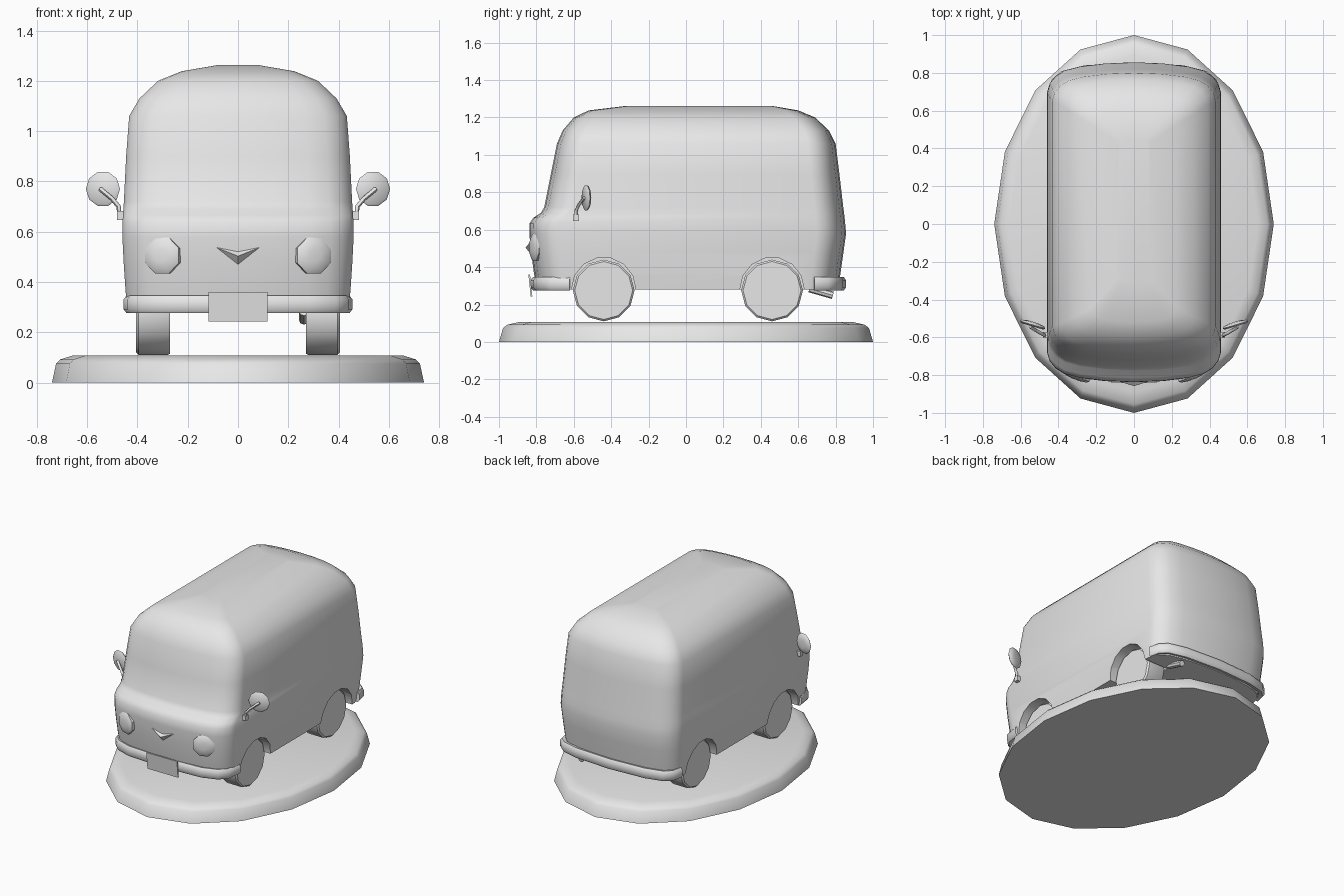
import bpy, bmesh, math
from mathutils import Vector, Matrix

if "Cube" in bpy.data.objects:
    bpy.data.objects.remove(bpy.data.objects["Cube"])

paint = bpy.data.materials.new("plain_grey")
paint.diffuse_color = (0.8, 0.8, 0.8, 1)
paint.use_nodes = True
paint.node_tree.nodes["Principled BSDF"].inputs["Base Color"].default_value = paint.diffuse_color


def finish(name, bm, angle=35):
    bmesh.ops.recalc_face_normals(bm, faces=bm.faces)
    me = bpy.data.meshes.new(name)
    bm.to_mesh(me)
    bm.free()
    ob = bpy.data.objects.new(name, me)
    bpy.context.collection.objects.link(ob)
    me.materials.append(paint)
    smooth(ob, angle)
    return ob


def smooth(ob, angle):
    bpy.ops.object.select_all(action='DESELECT')
    ob.select_set(True)
    bpy.context.view_layer.objects.active = ob
    bpy.ops.object.shade_smooth_by_angle(angle=math.radians(angle))


def loft(bm, rings, caps=True):
    """Skin a list of closed rings and cap the ends."""
    rows = [[bm.verts.new(p) for p in r] for r in rings]
    n = len(rows[0])
    for a, b in zip(rows, rows[1:]):
        for i in range(n):
            bm.faces.new((a[i], a[(i + 1) % n], b[(i + 1) % n], b[i]))
    if caps:
        bm.faces.new(rows[0])
        bm.faces.new(rows[-1])


def lathe(name, profile, sides, matrix, angle=35, turn=0.0):
    """Profile of (radius, height) turned round local z."""
    bm = bmesh.new()
    loft(bm, [[matrix @ Vector((r * math.cos(turn + math.tau * i / sides),
                                r * math.sin(turn + math.tau * i / sides), h))
               for i in range(sides)] for r, h in profile])
    return finish(name, bm, angle)


def facing(loc, direction):
    q = Vector(direction).to_track_quat('Z', 'Y')
    return Matrix.Translation(loc) @ q.to_matrix().to_4x4()


def box(name, size, matrix):
    bm = bmesh.new()
    bmesh.ops.create_cube(bm, size=1, matrix=matrix @ Matrix.Diagonal((*size, 1)))
    return finish(name, bm)


# Oval stand
stretch = Matrix.Diagonal((0.74, 1, 1, 1))
lathe("stand", [(1, 0), (0.978, 0.075), (0.955, 0.092), (0.89, 0.107)], 16, stretch, 50, math.pi / 2)

# Van body: (height, half width, front y, back y)
levels = [(0.28, 0.438, -0.795, 0.812), (0.36, 0.447, -0.812, 0.825),
          (0.48, 0.455, -0.828, 0.842), (0.58, 0.460, -0.838, 0.856),
          (0.635, 0.459, -0.836, 0.851), (0.665, 0.458, -0.815, 0.848),
          (0.69, 0.456, -0.776, 0.845), (0.72, 0.454, -0.758, 0.841),
          (0.90, 0.445, -0.722, 0.820), (1.06, 0.433, -0.690, 0.800),
          (1.13, 0.392, -0.660, 0.765), (1.20, 0.318, -0.600, 0.690),
          (1.238, 0.225, -0.520, 0.600), (1.262, 0.085, -0.320, 0.460)]
CORNER = [(0, 0), (0.33, 0.006), (0.62, 0.022), (0.80, 0.043), (0.90, 0.072), (0.97, 0.11), (1, 0.155)]


def plan(z, w, f, b):
    k = w / 0.455
    right = [(x * w, f + d * k) for x, d in CORNER]
    right += [(x * w, b - d * k) for x, d in reversed(CORNER)]
    left = [(-x, y) for x, y in reversed(right[1:-1])]
    return [(x, y, z) for x, y in right + left]


bm = bmesh.new()
loft(bm, [plan(*lv) for lv in levels])
body = finish("van_body", bm)

# Wheel arches cut into the body, and the wheels
WHEELS = [(s, y) for s in (-1, 1) for y in (-0.44, 0.46)]
for s, y in WHEELS:
    cutter = lathe("arch_cutter", [(0.172, 0), (0.172, 0.4)], 14,
                   facing((s * 0.255, y, 0.28), (s, 0, 0)))
    mod = body.modifiers.new("arch", 'BOOLEAN')
    mod.operation, mod.object, mod.solver = 'DIFFERENCE', cutter, 'EXACT'
    bpy.context.view_layer.objects.active = body
    bpy.ops.object.modifier_apply(modifier=mod.name)
    bpy.data.objects.remove(cutter)
smooth(body, 35)
for s, y in WHEELS:
    lathe("wheel", [(0.16, 0), (0.165, 0.01), (0.165, 0.125), (0.155, 0.135)], 12,
          facing((s * 0.27, y, 0.275), (s, 0, 0)), 40)

# Wraparound bumpers: half path mirrored, with a rounded section swept along it
SECTION = [(-0.022, 0.028), (0.004, 0.035), (0.015, 0.02), (0.015, -0.02), (0.004, -0.035), (-0.022, -0.028)]


def bumper(name, half, z):
    path = [Vector((-x, y)) for x, y in reversed(half[1:])] + [Vector(p) for p in half]
    rings = []
    for i, p in enumerate(path):
        t = (path[min(i + 1, len(path) - 1)] - path[max(i - 1, 0)]).normalized()
        n = Vector((t.y, -t.x))
        if n.dot(p) < 0:
            n = -n
        rings.append([(p.x + n.x * o, p.y + n.y * o, z + h) for o, h in SECTION])
    bm = bmesh.new()
    loft(bm, rings)
    finish(name, bm, 50)


bumper("front_bumper", [(0, -0.815), (0.28, -0.80), (0.38, -0.765), (0.425, -0.72), (0.44, -0.62)], 0.311)
bumper("rear_bumper", [(0, 0.84), (0.26, 0.825), (0.38, 0.795), (0.425, 0.755), (0.44, 0.685)], 0.311)

# Front plate, tilted slightly
box("front_plate", (0.236, 0.009, 0.118),
    Matrix.Translation((0, -0.832, 0.301)) @ Matrix.Rotation(math.radians(6), 4, 'X'))

# Nose badge: pointed chevron
bm = bmesh.new()
outline = [(-0.085, -0.832, 0.537), (0, -0.838, 0.52), (0.085, -0.832, 0.537), (0, -0.828, 0.47)]
ring = [bm.verts.new(p) for p in outline]
tip = bm.verts.new((0, -0.858, 0.503))
for i in range(4):
    bm.faces.new((ring[i], ring[(i + 1) % 4], tip))
bm.faces.new(ring)
finish("nose_badge", bm, 10)

# Exhaust pipe
lathe("exhaust_pipe", [(0.02, 0), (0.02, 0.13)], 8, facing((0.262, 0.66, 0.285), (0, 0.95, -0.27)))

for s in (-1, 1):
    # Headlight
    lathe("headlight", [(0.075, -0.03), (0.077, 0.008), (0.062, 0.018), (0.025, 0.023)], 8,
          facing((s * 0.3, -0.803, 0.505), (s * 0.36, -1, 0)), 40, math.pi / 8)
    # Side mirror: bracket, bent arm and round head
    box("mirror_bracket", (0.03, 0.03, 0.035), Matrix.Translation((s * 0.467, -0.588, 0.664)))
    pts = [Vector(p) for p in ((s * 0.472, -0.59, 0.67), (s * 0.475, -0.588, 0.70),
                               (s * 0.50, -0.575, 0.73), (s * 0.548, -0.545, 0.77))]
    bm = bmesh.new()
    rings = []
    for i, p in enumerate(pts):
        m = facing(p, pts[min(i + 1, 3)] - pts[max(i - 1, 0)])
        rings.append([m @ Vector((0.009 * math.cos(math.tau * k / 6), 0.009 * math.sin(math.tau * k / 6), 0))
                      for k in range(6)])
    loft(bm, rings)
    finish("mirror_arm", bm, 60)
    lathe("mirror_head", [(0.03, -0.012), (0.062, -0.006), (0.071, 0.004), (0.06, 0.012)], 10,
          facing((s * 0.536, -0.53, 0.77), (s * 0.3, -1, 0)), 40)
